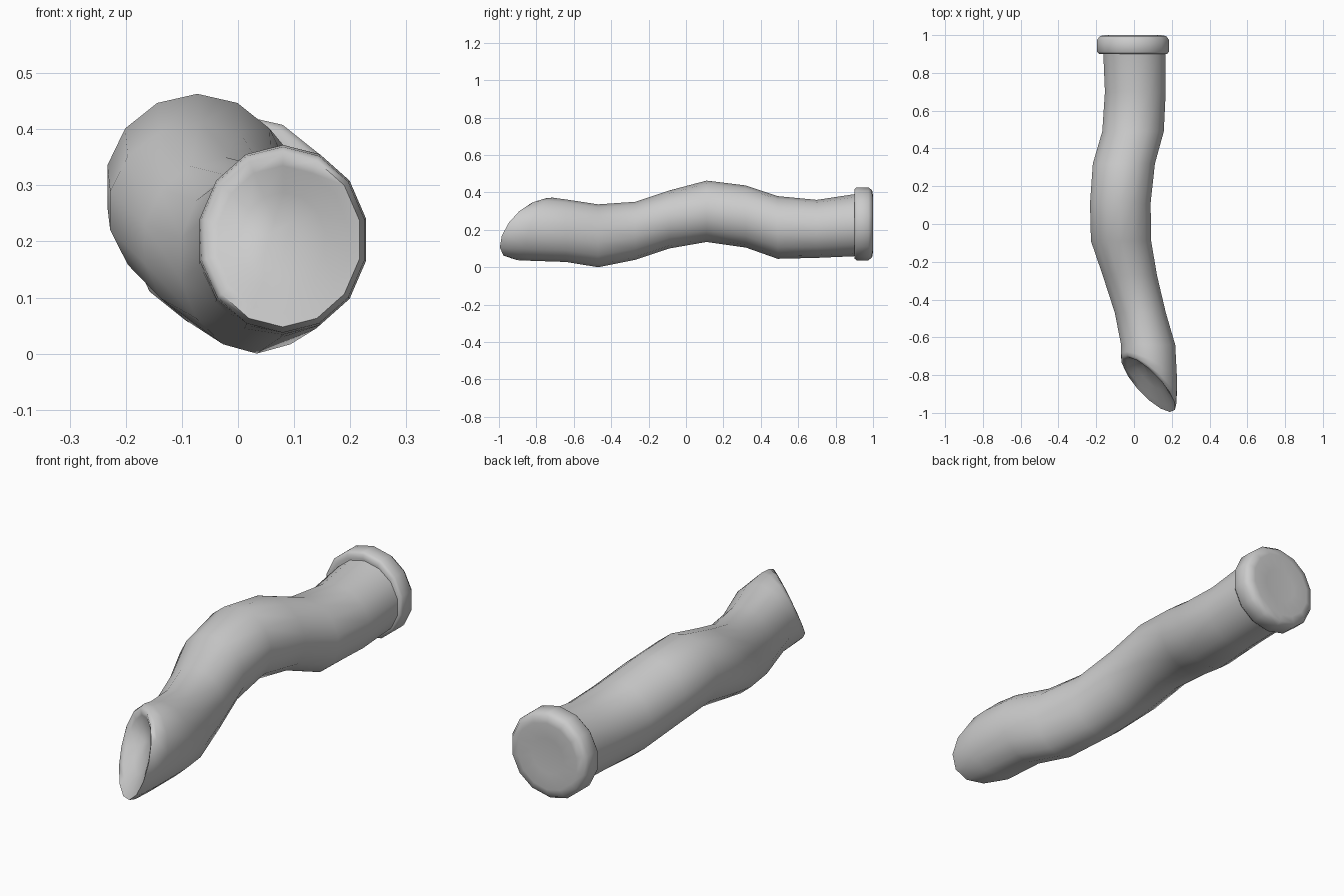
import bpy, bmesh, math

if "Cube" in bpy.data.objects:
    bpy.data.objects.remove(bpy.data.objects["Cube"])

N = 14
ANG = [2 * math.pi * (i + 0.5) / N for i in range(N)]


def build(name, loops, sharp=60):
    """Skin a list of N-point loops and close both ends."""
    bm = bmesh.new()
    rings = [[bm.verts.new(p) for p in loop] for loop in loops]
    for a, b in zip(rings, rings[1:]):
        for i in range(N):
            j = (i + 1) % N
            bm.faces.new((a[i], a[j], b[j], b[i]))
    bm.faces.new(rings[0])
    bm.faces.new(rings[-1][::-1])
    bmesh.ops.recalc_face_normals(bm, faces=bm.faces)
    mesh = bpy.data.meshes.new(name)
    bm.to_mesh(mesh)
    bm.free()
    ob = bpy.data.objects.new(name, mesh)
    bpy.context.collection.objects.link(ob)
    bpy.ops.object.select_all(action='DESELECT')
    ob.select_set(True)
    bpy.context.view_layer.objects.active = ob
    bpy.ops.object.shade_smooth_by_angle(angle=math.radians(sharp))
    return ob


def ring(y, x0, x1, z0, z1):
    cx, cz, rx, rz = (x0 + x1) / 2, (z0 + z1) / 2, (x1 - x0) / 2, (z1 - z0) / 2
    return [(cx + rx * math.cos(a), y, cz + rz * math.sin(a)) for a in ANG]


# Wavy body: y, left, right, bottom, top
sections = [
    (0.93, -0.168, 0.172, 0.06, 0.395),
    (0.70, -0.158, 0.172, 0.05, 0.36),
    (0.49, -0.172, 0.162, 0.045, 0.38),
    (0.32, -0.222, 0.115, 0.105, 0.437),
    (0.11, -0.237, 0.092, 0.135, 0.463),
    (-0.09, -0.232, 0.095, 0.10, 0.41),
    (-0.27, -0.17, 0.125, 0.04, 0.35),
    (-0.47, -0.105, 0.172, 0.0, 0.336),
    (-0.64, -0.072, 0.222, 0.028, 0.362),
]
loops = [ring(*s) for s in sections]


# Slanted end, longest at the lower right, scooped hollow in the middle
def end_loop(scale, t, scoop):
    out = []
    for a in ANG:
        lean = math.cos(a + math.radians(35))
        rim = -0.85 - 0.15 * lean * min(1, scale + 0.05)
        y = -0.64 + (rim + 0.64) * t + scoop
        out.append((0.08 + 0.152 * scale * math.cos(a), y,
                    0.203 + 0.169 * scale * math.sin(a)))
    return out


loops += [end_loop(1.0, 0.6, 0), end_loop(0.98, 0.88, 0), end_loop(0.92, 1.0, 0),
          end_loop(0.78, 1.0, 0.015), end_loop(0.5, 1.0, 0.055),
          end_loop(0.2, 1.0, 0.075)]
build("wavy_body", loops, 80)

# Round end cap with softened edges
cap = [(0.9, 0.165), (0.9, 0.185), (0.912, 0.195), (0.975, 0.195),
       (0.995, 0.18), (1.0, 0.15), (0.995, 0.08)]
build("end_cap", [ring(y, -0.005 - r, -0.005 + r, 0.232 - r, 0.232 + r)
                  for y, r in cap])
